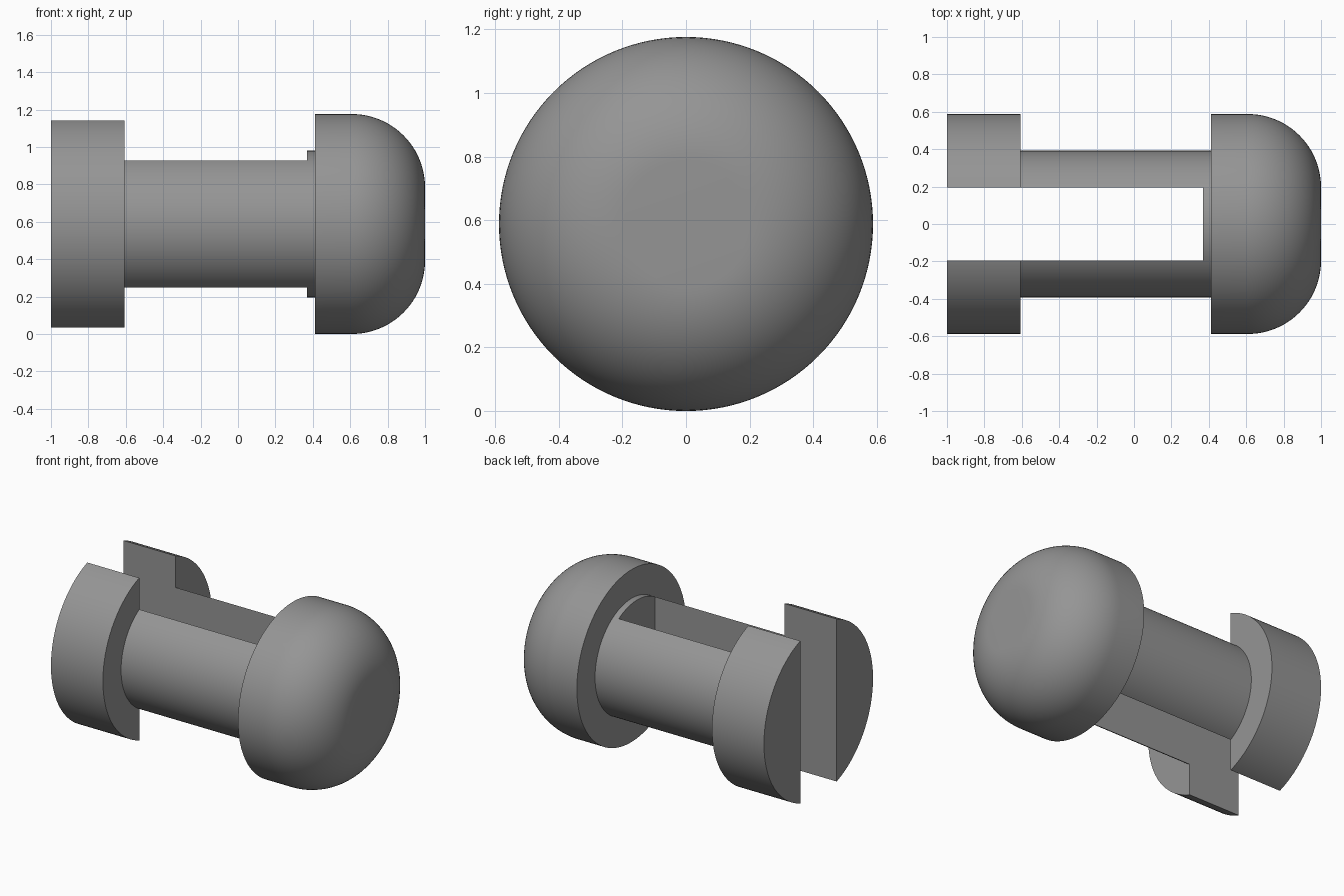
import bpy, bmesh, math

if "Cube" in bpy.data.objects:
    bpy.data.objects.remove(bpy.data.objects["Cube"])

R = 0.588        # head and flange radius
SHAFT = 0.392    # shaft radius
SLOT = 0.196     # half width of the slot
SEGMENTS = 128

grey = bpy.data.materials.new("grey")
grey.diffuse_color = (0.3, 0.3, 0.3, 1)
grey.use_nodes = True
grey.node_tree.nodes["Principled BSDF"].inputs["Base Color"].default_value = grey.diffuse_color

# Profile (x, radius): split flange, shaft, then domed head with a flat tip
profile = [(-1, 0), (-1, R), (-0.608, R), (-0.608, SHAFT), (0.412, SHAFT), (0.412, R)]
for i in range(25):
    a = math.pi / 2 * (1 - i / 24)
    profile.append((0.608 + 0.392 * math.cos(a), R - 0.392 + 0.392 * math.sin(a)))
profile.append((1, 0))

# Pin body: profile spun around the x axis
bm = bmesh.new()
verts = [bm.verts.new((x, 0, r)) for x, r in profile]
edges = [bm.edges.new(pair) for pair in zip(verts, verts[1:])]
bmesh.ops.spin(bm, geom=verts + edges, cent=(0, 0, 0), axis=(1, 0, 0),
               angle=2 * math.pi, steps=SEGMENTS, use_merge=True)
bmesh.ops.remove_doubles(bm, verts=bm.verts, dist=1e-5)
bmesh.ops.recalc_face_normals(bm, faces=bm.faces)
mesh = bpy.data.meshes.new("slotted_pin")
bm.to_mesh(mesh)
bm.free()
mesh.materials.append(grey)
pin = bpy.data.objects.new("slotted_pin", mesh)
bpy.context.collection.objects.link(pin)
pin.location.z = R

# Slot: open at the flange end, stopping just short of the head
x0, x1 = -1.2, 0.37
bpy.ops.mesh.primitive_cube_add(size=1, location=((x0 + x1) / 2, 0, R))
cutter = bpy.context.object
cutter.name = "slot_cutter"
cutter.scale = (x1 - x0, 2 * SLOT, 2)
cutter.data.materials.append(grey)
cutter.hide_render = True

cut = pin.modifiers.new("slot", 'BOOLEAN')
cut.operation = 'DIFFERENCE'
cut.solver = 'EXACT'
cut.object = cutter

bpy.ops.object.select_all(action='DESELECT')
pin.select_set(True)
bpy.context.view_layer.objects.active = pin
bpy.ops.object.modifier_apply(modifier=cut.name)
bpy.data.objects.remove(cutter)
bpy.ops.object.shade_smooth_by_angle(angle=math.radians(30))
